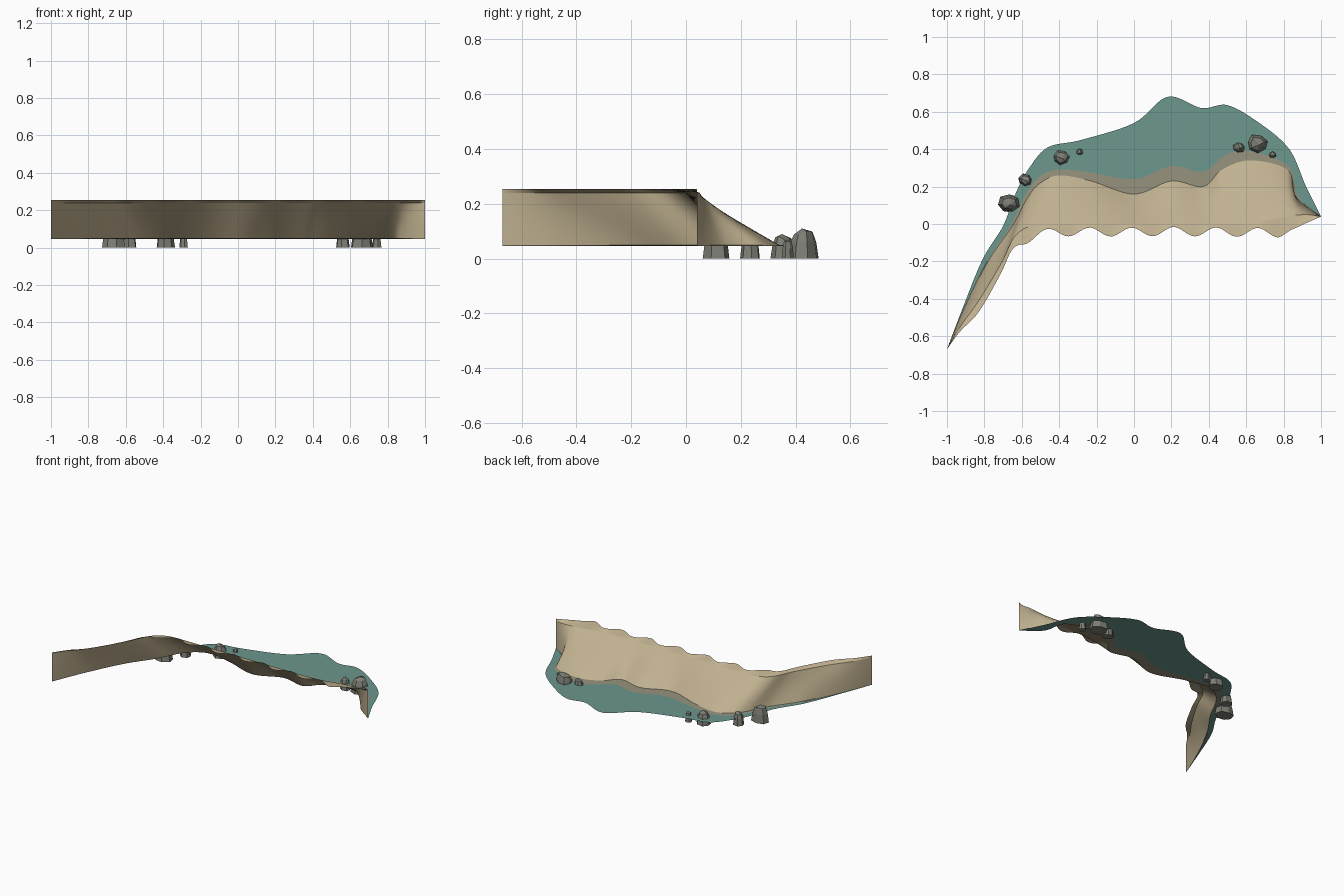
import bpy, bmesh, math, random
from mathutils import Vector

cube = bpy.data.objects.get("Cube")
if cube:
    bpy.data.objects.remove(cube)
random.seed(4)


def material(name, rgb):
    m = bpy.data.materials.new(name)
    m.use_nodes = True
    m.diffuse_color = (*rgb, 1)
    m.node_tree.nodes["Principled BSDF"].inputs["Base Color"].default_value = (*rgb, 1)
    return m


SAND = material("dry sand", (0.53, 0.44, 0.28))
WET = material("wet sand", (0.30, 0.28, 0.20))
WATER = material("shallow water", (0.15, 0.31, 0.27))
ROCK = material("grey rock", (0.21, 0.21, 0.18))

STEPS = 10           # samples between neighbouring rail points
LOW, HIGH = 0.047, 0.255
TAIL, TIP = (-1, -.67), (1, .04)


def rail(points, z):
    """Smooth curve at height z through the points, from the tail to the tip."""
    p = [Vector(q) for q in [TAIL, TAIL, *points, TIP, TIP]]
    out = []
    for a, b, c, d in zip(p, p[1:], p[2:], p[3:]):
        for i in range(STEPS):
            t = i / STEPS
            q = (2*b + (c-a)*t + (2*a - 5*b + 4*c - d)*t*t + (3*b - a - 3*c + d)*t**3) / 2
            out.append(Vector((q.x, q.y, z)))
    out.append(Vector((*TIP, z)))
    return out


def finish(name, bm, mat, smooth):
    me = bpy.data.meshes.new(name)
    bm.to_mesh(me)
    bm.free()
    me.materials.append(mat)
    ob = bpy.data.objects.new(name, me)
    bpy.context.collection.objects.link(ob)
    if smooth:
        bpy.ops.object.select_all(action='DESELECT')
        ob.select_set(True)
        bpy.context.view_layer.objects.active = ob
        bpy.ops.object.shade_smooth_by_angle(angle=math.radians(35))
    return ob


def loft(name, rails, mat, rows=1):
    """Sheet through consecutive rails, each gap split into rows."""
    bm = bmesh.new()
    lines = [rails[0]]
    for a, b in zip(rails, rails[1:]):
        for r in range(1, rows + 1):
            lines.append([p.lerp(q, r / rows) for p, q in zip(a, b)])
    grid = [[bm.verts.new(p) for p in line] for line in lines]
    for a, b in zip(grid, grid[1:]):
        for i in range(len(a) - 1):
            bm.faces.new((a[i], a[i+1], b[i+1], b[i]))
    bmesh.ops.remove_doubles(bm, verts=bm.verts, dist=1e-5)
    return finish(name, bm, mat, True)


# Rails from the inland crest out to the open water
crest_front = rail([(-.93, -.575), (-.83, -.47), (-.72, -.28), (-.65, -.14), (-.56, -.075),
                    (-.42, -.045), (-.23, -.043), (0, -.043), (.2, -.04), (.37, -.043),
                    (.5, -.043), (.65, -.045), (.8, -.045), (.92, .005)], HIGH)
crest_back = rail([(-.93, -.55), (-.83, -.41), (-.71, -.21), (-.64, -.07), (-.55, -.01),
                   (-.42, 0), (-.23, 0), (0, 0), (.2, 0), (.37, 0),
                   (.5, 0), (.65, .01), (.81, .04), (.92, .05)], HIGH - .015)
slope_foot = rail([(-.91, -.46), (-.78, -.2), (-.65, -.01), (-.57, .14), (-.5, .22),
                   (-.4, .26), (-.23, .23), (0, .16), (.2, .23), (.37, .2),
                   (.47, .29), (.62, .34), (.82, .29), (.87, .14)], LOW + .003)
wet_edge = rail([(-.912, -.46), (-.785, -.2), (-.66, -.01), (-.59, .14), (-.52, .24),
                 (-.42, .29), (-.26, .28), (0, .24), (.2, .31), (.37, .28),
                 (.49, .37), (.62, .39), (.825, .31), (.88, .14)], LOW)
water_edge = rail([(-.92, -.46), (-.81, -.19), (-.7, -.01), (-.63, .17), (-.56, .3),
                   (-.46, .41), (-.28, .45), (0, .54), (.18, .68), (.36, .62),
                   (.5, .635), (.67, .54), (.83, .4), (.92, .2)], LOW)

# Scalloped inland edge, fading out towards both ends
for p in crest_front:
    fade = max(0, min(1, (p.x + .68) / .1, (.87 - p.x) / .1))
    p.y -= .024 * fade * math.cos(math.tau * (p.x - .1) / .225)

# Close the crest onto the slope at both ends
crest_back[0].z = crest_back[-1].z = HIGH - .001

loft("sand_crest", [crest_front, crest_back], SAND, 2)
loft("sand_slope", [crest_back, slope_foot], SAND, 6)
loft("wet_sand_band", [slope_foot, wet_edge], WET)
loft("water_surface", [wet_edge, water_edge], WATER, 2)


def rock(name, x, y, r, top):
    """Faceted boulder: tapering rings closed by an off-centre peak."""
    bm = bmesh.new()
    sides = 7
    turn = random.uniform(0, math.tau)
    wobble = [random.uniform(.85, 1.1) for _ in range(sides)]
    rings = []
    for scale, h in ((1, 0), (.85, .55), (.62, .85)):
        ring = []
        for i in range(sides):
            a = turn + math.tau * i / sides
            d = r * scale * wobble[i]
            z = top * h * (random.uniform(.9, 1.1) if h else 1)
            ring.append(bm.verts.new((x + d * math.cos(a), y + .85 * d * math.sin(a), z)))
        rings.append(ring)
    peak = bm.verts.new((x + r * .15, y - r * .1, top))
    bm.faces.new(rings[0][::-1])
    for i in range(sides):
        j = (i + 1) % sides
        for lo, hi in zip(rings, rings[1:]):
            bm.faces.new((lo[i], lo[j], hi[j], hi[i]))
        bm.faces.new((rings[-1][i], rings[-1][j], peak))
    return finish(name, bm, ROCK, False)


# Boulders standing along the waterline
for i, spec in enumerate([(-.67, .11, .065, .11), (-.58, .235, .042, .09),
                          (-.39, .355, .055, .09), (-.29, .385, .026, .07),
                          (.56, .41, .04, .09), (.66, .43, .065, .11),
                          (.74, .37, .026, .07)]):
    rock(f"rock_{i + 1}", *spec)
